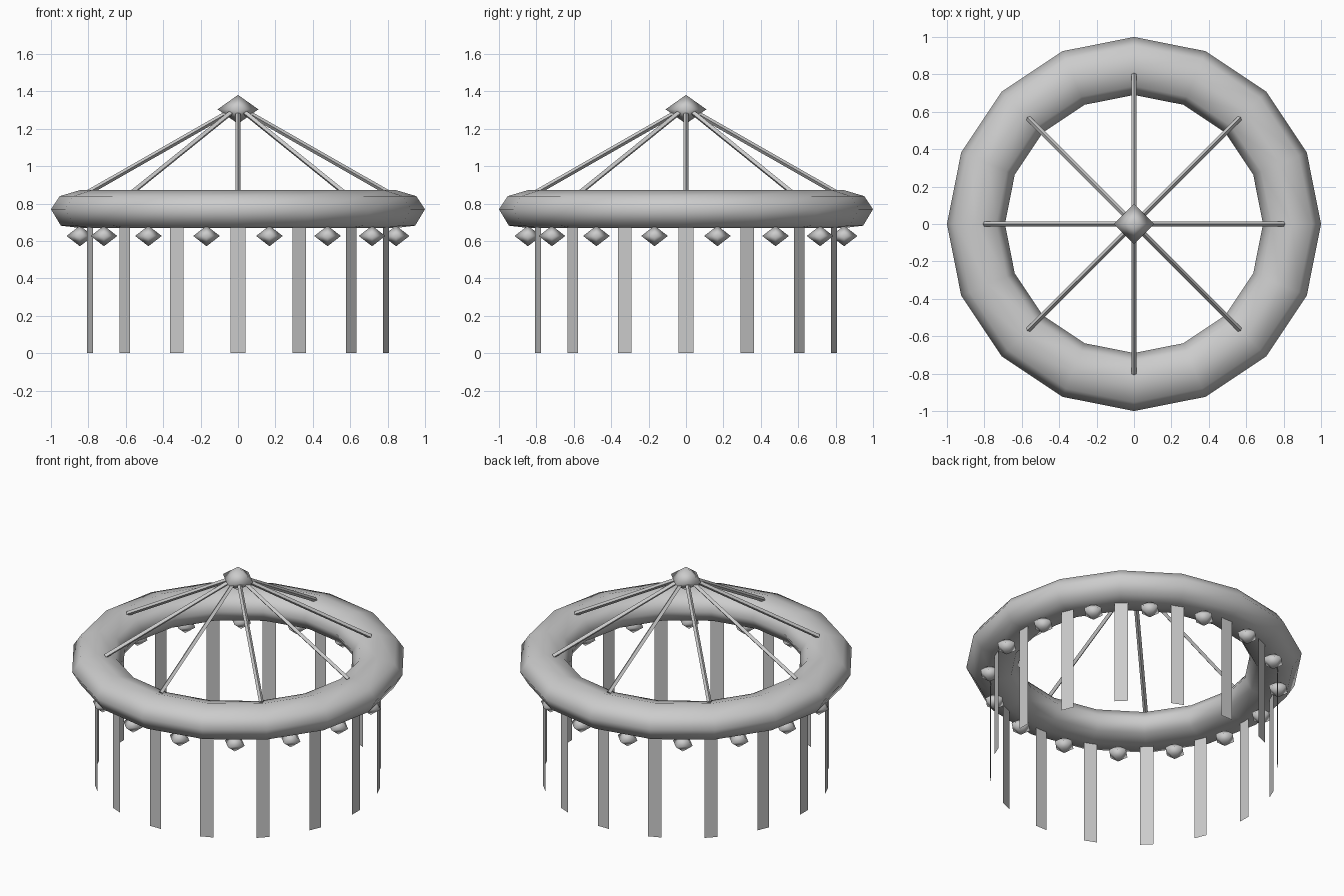
import bpy, bmesh
from math import sin, cos, pi
from mathutils import Vector, Matrix

if "Cube" in bpy.data.objects:
    bpy.data.objects.remove(bpy.data.objects["Cube"])

def make(name, bm, smooth=False):
    bmesh.ops.recalc_face_normals(bm, faces=bm.faces)
    for f in bm.faces:
        f.smooth = smooth
    me = bpy.data.meshes.new(name)
    bm.to_mesh(me)
    bm.free()
    ob = bpy.data.objects.new(name, me)
    bpy.context.collection.objects.link(ob)
    return ob

def polar(r, a, z):
    return Vector((r * cos(a), r * sin(a), z))

def octahedron(name, centre, r, h):
    bm = bmesh.new()
    ring = [bm.verts.new(centre + polar(r, i * pi / 2, 0)) for i in range(4)]
    for dz in (h, -h):
        tip = bm.verts.new(centre + Vector((0, 0, dz)))
        for i in range(4):
            bm.faces.new((ring[i], ring[(i + 1) % 4], tip))
    return make(name, bm, True)

def rod(name, a, b, r):
    bm = bmesh.new()
    d = b - a
    m = Matrix.Translation((a + b) / 2) @ d.to_track_quat('Z', 'Y').to_matrix().to_4x4()
    bmesh.ops.create_cone(bm, cap_ends=True, segments=4, radius1=r, radius2=r,
                          depth=d.length, matrix=m)
    return make(name, bm)

# Padded canopy ring: eight-sided oval section swept in 16 steps
profile = [(1, .77), (.953, .84), (.845, .872), (.737, .84),
           (.69, .77), (.735, .692), (.845, .67), (.947, .682)]
N, M = 16, len(profile)
bm = bmesh.new()
rings = [[bm.verts.new(polar(r, 2 * pi * i / N, z)) for r, z in profile] for i in range(N)]
for i in range(N):
    p, q = rings[i], rings[(i + 1) % N]
    for j in range(M):
        k = (j + 1) % M
        bm.faces.new((p[j], q[j], q[k], p[k]))
make("canopy_ring", bm, True)

# Hanging ribbons (single sheets) and beads between them
for i in range(16):
    a = 2 * pi * i / 16
    t = Vector((-sin(a), cos(a), 0)) * 0.04
    lo, hi = polar(0.856, a, 0), polar(0.856, a, 0.72)
    bm = bmesh.new()
    bm.faces.new([bm.verts.new(v) for v in (lo - t, lo + t, hi + t, hi - t)])
    make(f"ribbon_{i + 1}", bm)
    octahedron(f"bead_{i + 1}", polar(0.862, a + pi / 16, 0.627), 0.071, 0.055)

# Sloping spokes up to the finial
for i in range(8):
    a = i * pi / 4
    rod(f"spoke_{i + 1}", polar(0.8, a, 0.86), polar(0.02, a, 1.305), 0.014)

# Top finial
octahedron("top_finial", Vector((0, 0, 1.304)), 0.109, 0.077)
